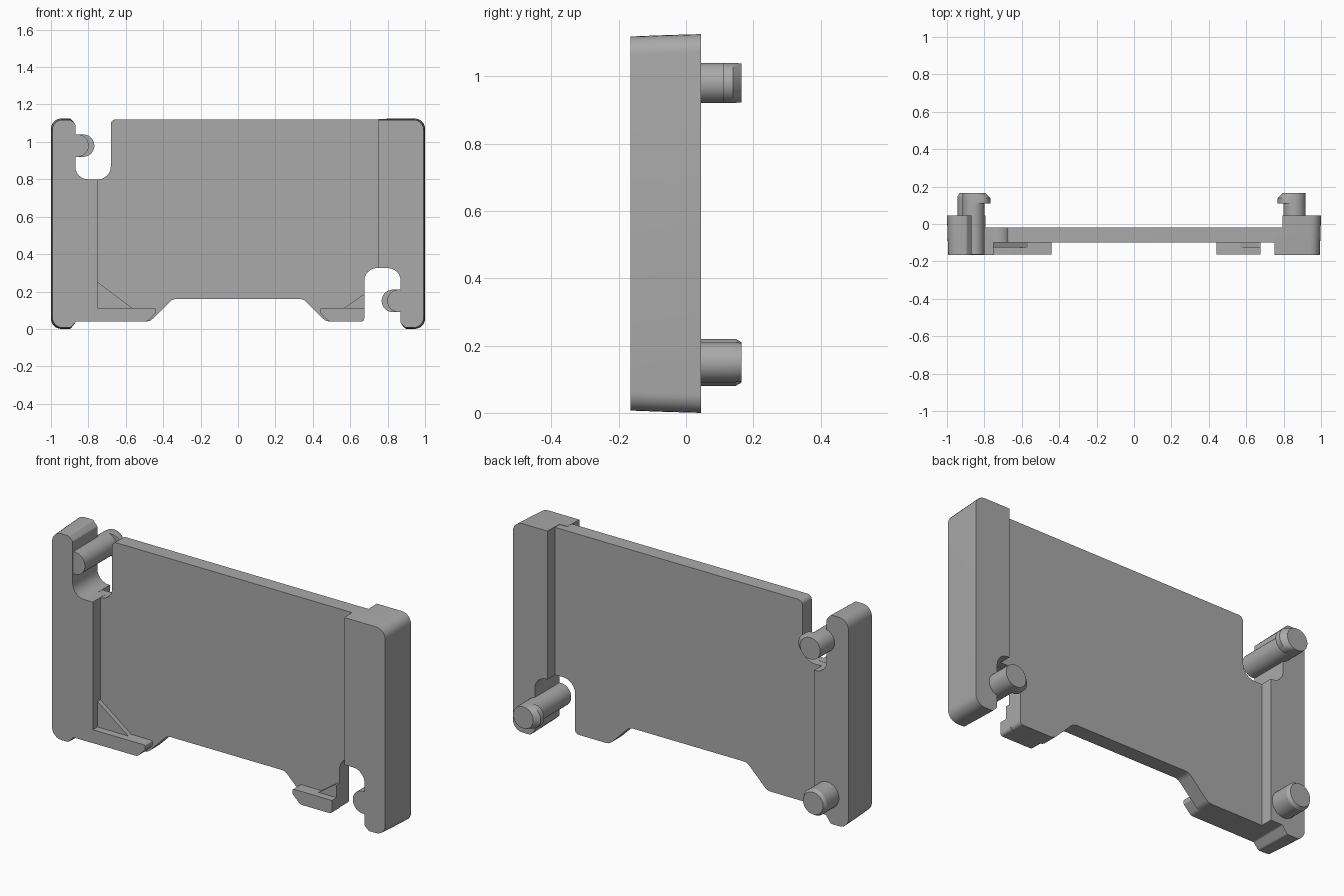
import bpy, bmesh, math
from mathutils import Vector

if "Cube" in bpy.data.objects:
    bpy.data.objects.remove(bpy.data.objects["Cube"])

grey = bpy.data.materials.new("plain grey")
grey.use_nodes = True
COLOUR = (0.4, 0.4, 0.4, 1)
grey.diffuse_color = COLOUR
grey.node_tree.nodes["Principled BSDF"].inputs["Base Color"].default_value = COLOUR

FRONT, BACK, TIP = -0.165, 0.045, 0.165
TOP = 1.125


def rounded(corners, steps=6):
    """Outline in x, z with each corner (x, z, radius) turned into an arc."""
    out = []
    n = len(corners)
    for i, (x, z, r) in enumerate(corners):
        p = Vector((x, z))
        if r == 0:
            out.append(p)
            continue
        a = (Vector(corners[i - 1][:2]) - p).normalized()
        b = (Vector(corners[(i + 1) % n][:2]) - p).normalized()
        half = a.angle(b) / 2
        centre = p + (a + b).normalized() * (r / math.sin(half))
        start = p + a * (r / math.tan(half)) - centre
        end = p + b * (r / math.tan(half)) - centre
        sweep = start.angle_signed(end)
        for k in range(steps + 1):
            t = -sweep * k / steps
            c, s = math.cos(t), math.sin(t)
            out.append(centre + Vector((start.x * c - start.y * s,
                                        start.x * s + start.y * c)))
    return out


def loft(name, rings):
    """Solid through matching outlines, each given as (y, points)."""
    bm = bmesh.new()
    loops = [[bm.verts.new((p[0], y, p[1])) for p in pts] for y, pts in rings]
    n = len(loops[0])
    for a, b in zip(loops, loops[1:]):
        for i in range(n):
            j = (i + 1) % n
            bm.faces.new((a[i], a[j], b[j], b[i]))
    bm.faces.new(loops[0])
    bm.faces.new(loops[-1])
    bmesh.ops.remove_doubles(bm, verts=bm.verts, dist=1e-5)
    bmesh.ops.recalc_face_normals(bm, faces=bm.faces)
    mesh = bpy.data.meshes.new(name)
    bm.to_mesh(mesh)
    bm.free()
    mesh.materials.append(grey)
    obj = bpy.data.objects.new(name, mesh)
    bpy.context.collection.objects.link(obj)
    bpy.ops.object.select_all(action="DESELECT")
    obj.select_set(True)
    bpy.context.view_layer.objects.active = obj
    bpy.ops.object.shade_smooth_by_angle(angle=math.radians(25))
    return obj


def plate(name, corners, y0, y1):
    pts = rounded(corners)
    return loft(name, [(y0, pts), (y1, pts)])


# End blocks: wider at the front, stepped in behind the panel
def block_outline(edge, draft, stepped):
    corners = [(-1 + draft, draft, 0.055)]
    if stepped:
        corners += [(-0.895, draft, 0.015), (-0.865, 0.04, 0.01), (edge, 0.04, 0)]
    else:
        corners += [(edge, draft, 0)]
    corners += [(edge, 0.8, 0), (-0.87, 0.8, 0.068), (-0.87, 1.095, 0.01),
                (-0.895, TOP - draft, 0.015), (-1 + draft, TOP - draft, 0.055)]
    return rounded(corners)


def end_block(name, turned):
    rings = []
    for y, edge, draft in ((FRONT, -0.75, 0.007), (-0.06, -0.75, 0.003),
                           (-0.06, -0.795, 0.003), (BACK, -0.795, 0)):
        pts = block_outline(edge, draft, not turned)
        if turned:
            pts = [(-p[0], TOP - p[1]) for p in pts]
        rings.append((y, pts))
    loft(name, rings)


end_block("right_end_block", False)
end_block("left_end_block", True)

# Thin panel between the blocks
plate("panel", [(-0.82, 0.04, 0), (-0.47, 0.04, 0.05), (-0.35, 0.16, 0.05),
                (0.35, 0.16, 0.05), (0.47, 0.04, 0.05), (0.675, 0.04, 0.02),
                (0.675, 0.326, 0.07), (0.82, 0.326, 0), (0.82, 1.12, 0),
                (-0.68, 1.12, 0.025), (-0.68, 0.799, 0.07), (-0.82, 0.799, 0)],
      -0.1, -0.02)

# Feet and their thin gussets on the front
for name, s, inner, rise in (("right", -1, 0.76, 0.25), ("left", 1, 0.675, 0.18)):
    plate(name + "_foot", [(s * inner, 0.04, 0.015 if s > 0 else 0),
                           (s * 0.485, 0.04, 0.03), (s * 0.44, 0.085, 0.01),
                           (s * 0.44, 0.112, 0.008), (s * inner, 0.112, 0)],
          FRONT + 0.001, -0.09)
    slope = inner - 0.01
    plate(name + "_gusset", [(s * 0.55, 0.1, 0), (s * inner, 0.1, 0),
                             (s * inner, rise, 0), (s * slope, rise, 0)],
          -0.125, -0.09)


# Pegs
def ring(x, z, r, side=0, shift=0, count=32):
    pts = []
    for i in range(count):
        a = math.tau * (i + 0.5) / count
        c = math.cos(a)
        pts.append((x + r * c + (side * shift if c * side > 0 else 0),
                    z + r * math.sin(a)))
    return pts


def hook_peg(name, x, z, side):
    rings = [(y, ring(x, z, r, side, shift)) for y, r, shift in (
        (FRONT + 0.002, 0.06, 0), (0.11, 0.06, 0), (0.11, 0.06, 0.03),
        (0.14, 0.06, 0.03), (TIP, 0.058, 0.005))]
    loft(name, rings)


hook_peg("upper_hook_peg", -0.858, 0.98, 1)
hook_peg("lower_hook_peg", 0.858, 0.15, -1)
loft("locating_peg", [(y, ring(-0.873, 0.15, r)) for y, r in (
    (0, 0.07), (0.148, 0.07), (TIP, 0.06))])
